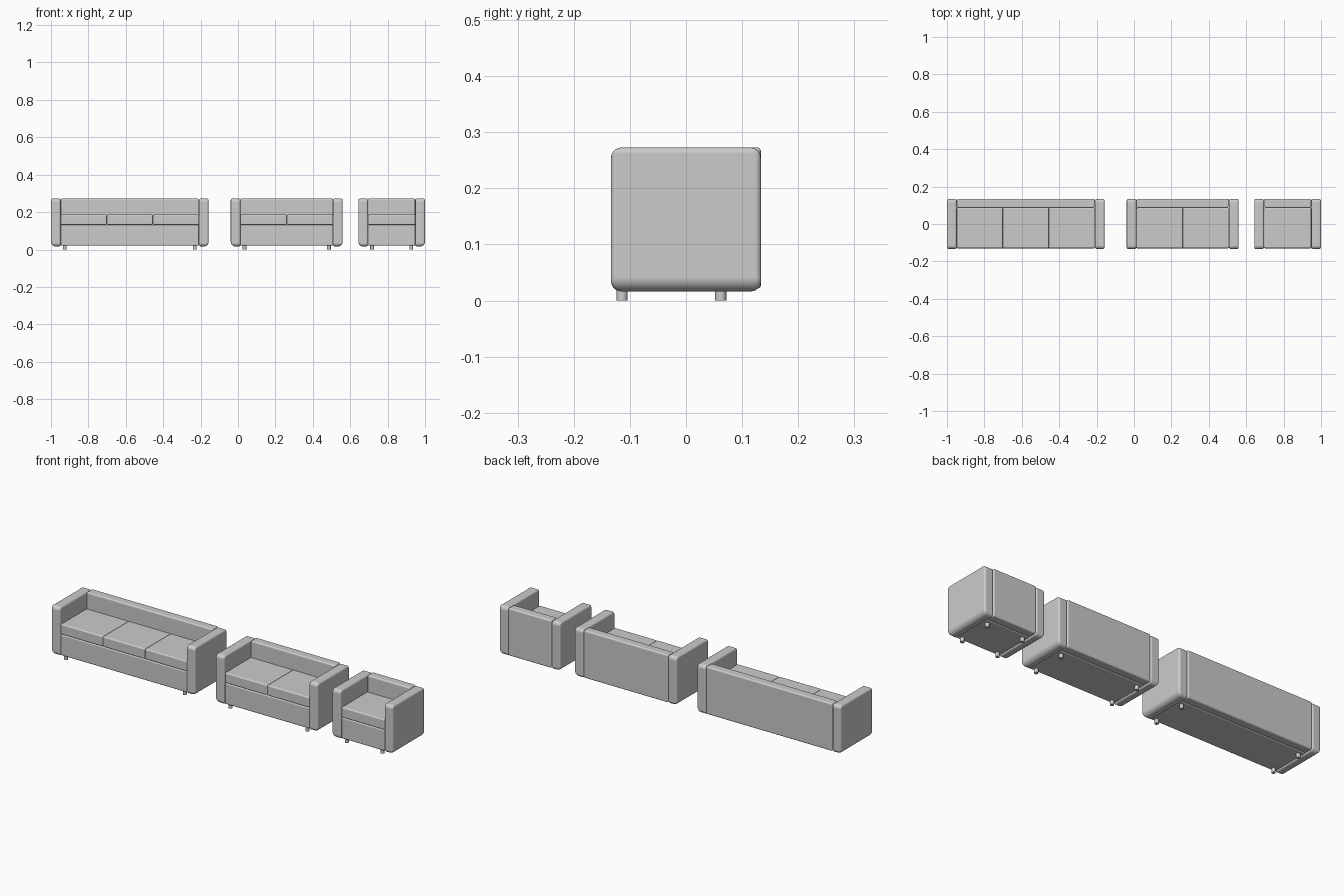
import bpy, bmesh

if "Cube" in bpy.data.objects:
    bpy.data.objects.remove(bpy.data.objects["Cube"])


def finish(name, bm):
    bmesh.ops.recalc_face_normals(bm, faces=bm.faces)
    mesh = bpy.data.meshes.new(name)
    bm.to_mesh(mesh)
    bm.free()
    ob = bpy.data.objects.new(name, mesh)
    bpy.context.collection.objects.link(ob)
    for p in mesh.polygons:
        p.use_smooth = True
    return ob


def block(name, lo, hi, radius, weight=lambda d, mid: 1.0, segments=4):
    """Rounded box; weight(direction axis, edge middle -1..1) scales each edge's radius."""
    size = [b - a for a, b in zip(lo, hi)]
    bm = bmesh.new()
    bmesh.ops.create_cube(bm, size=2)
    layer = bm.edges.layers.float.new("bevel_weight_edge")
    for e in bm.edges:
        d = e.verts[0].co - e.verts[1].co
        axis = max(range(3), key=lambda i: abs(d[i]))
        e[layer] = weight(axis, (e.verts[0].co + e.verts[1].co) / 2)
    for v in bm.verts:
        v.co = [lo[i] + size[i] * (v.co[i] + 1) / 2 for i in range(3)]
    ob = finish(name, bm)
    mod = ob.modifiers.new("rounding", 'BEVEL')
    mod.limit_method = 'WEIGHT'
    mod.width = radius
    mod.segments = segments
    mod.harden_normals = True
    return ob


def leg(name, x, y):
    bm = bmesh.new()
    bmesh.ops.create_cone(bm, cap_ends=True, segments=20, radius1=0.01,
                          radius2=0.01, depth=0.03)
    bmesh.ops.translate(bm, verts=bm.verts, vec=(x, y, 0.015))
    ob = finish(name, bm)
    for p in ob.data.polygons:
        p.use_smooth = abs(p.normal.z) < 0.5


def seat_unit(name, x0, x1, cushions):
    arm = 0.052
    inner0, inner1 = x0 + arm, x1 - arm
    # arms: soft side outline, extra round on the lower outer edge
    for label, lo, hi, s in (("left", x0, inner0, -1), ("right", inner1, x1, 1)):
        def arm_weight(axis, mid, s=s):
            if axis == 0:
                return 0.75
            if axis == 1 and mid.z < 0 and mid.x * s > 0:
                return 1.0
            return 0.4
        block(f"{name}_{label}_arm", (lo, -0.134, 0.016), (hi, 0.134, 0.273),
              0.026, arm_weight)
    # backrest runs down to the underside
    block(f"{name}_backrest", (inner0, 0.086, 0.021), (inner1, 0.134, 0.273), 0.008)
    # base
    block(f"{name}_base", (inner0, -0.13, 0.021), (inner1, 0.086, 0.132), 0.006)
    # seat cushions
    w = (inner1 - inner0) / cushions
    for i in range(cushions):
        block(f"{name}_cushion_{i + 1}", (inner0 + i * w, -0.13, 0.132),
              (inner0 + (i + 1) * w, 0.087, 0.187), 0.007)
    # legs
    for sx, x in (("left", x0 + 0.074), ("right", x1 - 0.074)):
        for sy, y in (("front", -0.114), ("rear", 0.062)):
            leg(f"{name}_{sy}_{sx}_leg", x, y)


seat_unit("three_seat_sofa", -1.0, -0.157, 3)
seat_unit("two_seat_sofa", -0.039, 0.56, 2)
seat_unit("armchair", 0.643, 1.0, 1)
